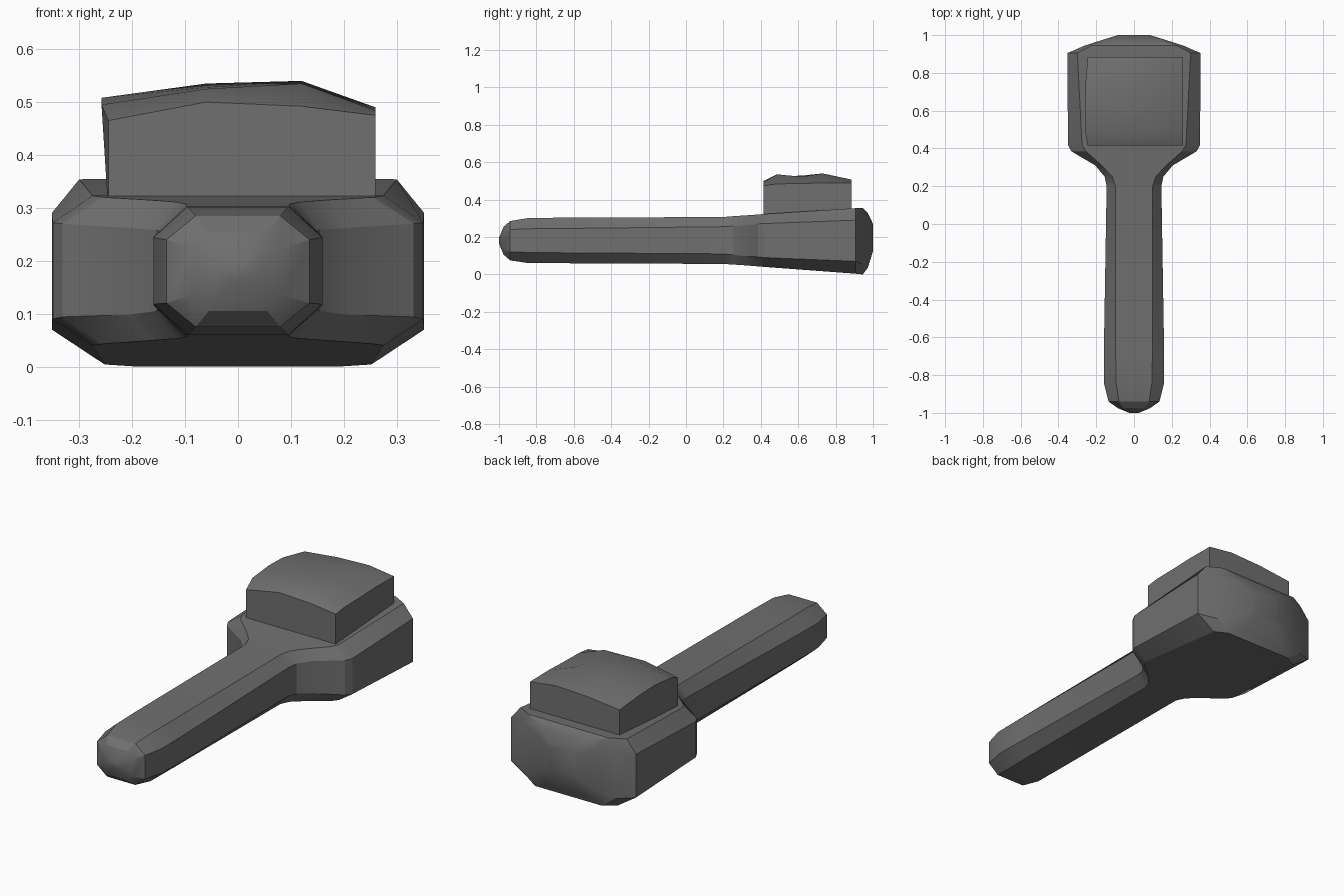
import bpy, bmesh

dark = bpy.data.materials.new("dark_grey")
dark.diffuse_color = (0.16, 0.16, 0.16, 1.0)


def make_object(name, bm, angle):
    bmesh.ops.recalc_face_normals(bm, faces=bm.faces[:])
    mesh = bpy.data.meshes.new(name)
    bm.to_mesh(mesh)
    bm.free()
    mesh.materials.append(dark)
    obj = bpy.data.objects.new(name, mesh)
    bpy.context.collection.objects.link(obj)
    bpy.ops.object.select_all(action='DESELECT')
    obj.select_set(True)
    bpy.context.view_layer.objects.active = obj
    bpy.ops.object.shade_smooth_by_angle(angle=angle)
    return obj


# Paddle body: chamfered octagon sections lofted along y
# (y, half width, flat half width, bottom, lower side, upper side, top)
sections = [
    (-1.00, 0.025, 0.015, 0.165, 0.175, 0.185, 0.195),
    (-0.975, 0.085, 0.055, 0.105, 0.135, 0.225, 0.255),
    (-0.94, 0.135, 0.080, 0.075, 0.120, 0.240, 0.285),
    (-0.84, 0.160, 0.095, 0.060, 0.118, 0.244, 0.302),
    (-0.70, 0.160, 0.097, 0.060, 0.116, 0.245, 0.303),
    (0.20, 0.145, 0.098, 0.056, 0.110, 0.255, 0.307),
    (0.25, 0.155, 0.115, 0.053, 0.105, 0.258, 0.311),
    (0.31, 0.205, 0.170, 0.049, 0.098, 0.262, 0.315),
    (0.385, 0.332, 0.255, 0.043, 0.094, 0.270, 0.320),
    (0.42, 0.350, 0.275, 0.040, 0.090, 0.272, 0.323),
    (0.905, 0.352, 0.300, 0.004, 0.070, 0.290, 0.354),
    (0.945, 0.260, 0.225, 0.000, 0.055, 0.305, 0.355),
    (0.972, 0.175, 0.140, 0.035, 0.080, 0.290, 0.328),
    (1.00, 0.085, 0.070, 0.125, 0.145, 0.250, 0.270),
]
bm = bmesh.new()
rings = []
for y, w, f, zb, zl, zu, zt in sections:
    fb = f if y < 0.8 else f * 0.84      # bottom chamfer widens at the back
    outline = [(-fb, zb), (fb, zb), (w, zl), (w, zu),
               (f, zt), (-f, zt), (-w, zu), (-w, zl)]
    rings.append([bm.verts.new((x, y, z)) for x, z in outline])
for a, b in zip(rings, rings[1:]):
    for i in range(8):
        j = (i + 1) % 8
        bm.faces.new((a[i], a[j], b[j], b[i]))
bm.faces.new(rings[0])
bm.faces.new(rings[-1])
make_object("paddle_body", bm, 0.45)

# Block on the head, with a rough domed top
xs = [-0.245, -0.06, 0.12, 0.26]
ys = [0.415, 0.485, 0.62, 0.73, 0.885]
heights = [[0.465, 0.500, 0.492, 0.475],
           [0.495, 0.525, 0.535, 0.484],
           [0.508, 0.528, 0.522, 0.486],
           [0.505, 0.535, 0.540, 0.490],
           [0.480, 0.500, 0.507, 0.488]]
bm = bmesh.new()
nx, ny = len(xs), len(ys)
top = [[bm.verts.new((x - (0.013 if i == 0 and 0 < j < ny - 1 else 0), y, heights[j][i]))
        for i, x in enumerate(xs)] for j, y in enumerate(ys)]
base = [[bm.verts.new((x, y, 0.29)) for x in xs] for y in ys]
for j in range(ny - 1):
    for i in range(nx - 1):
        for grid in (top, base):
            bm.faces.new((grid[j][i], grid[j][i + 1], grid[j + 1][i + 1], grid[j + 1][i]))
for k in range(nx - 1):
    for e in (0, -1):
        bm.faces.new((base[e][k], base[e][k + 1], top[e][k + 1], top[e][k]))
for k in range(ny - 1):
    for e in (0, -1):
        bm.faces.new((base[k][e], base[k + 1][e], top[k + 1][e], top[k][e]))
make_object("top_block", bm, 0.4)
